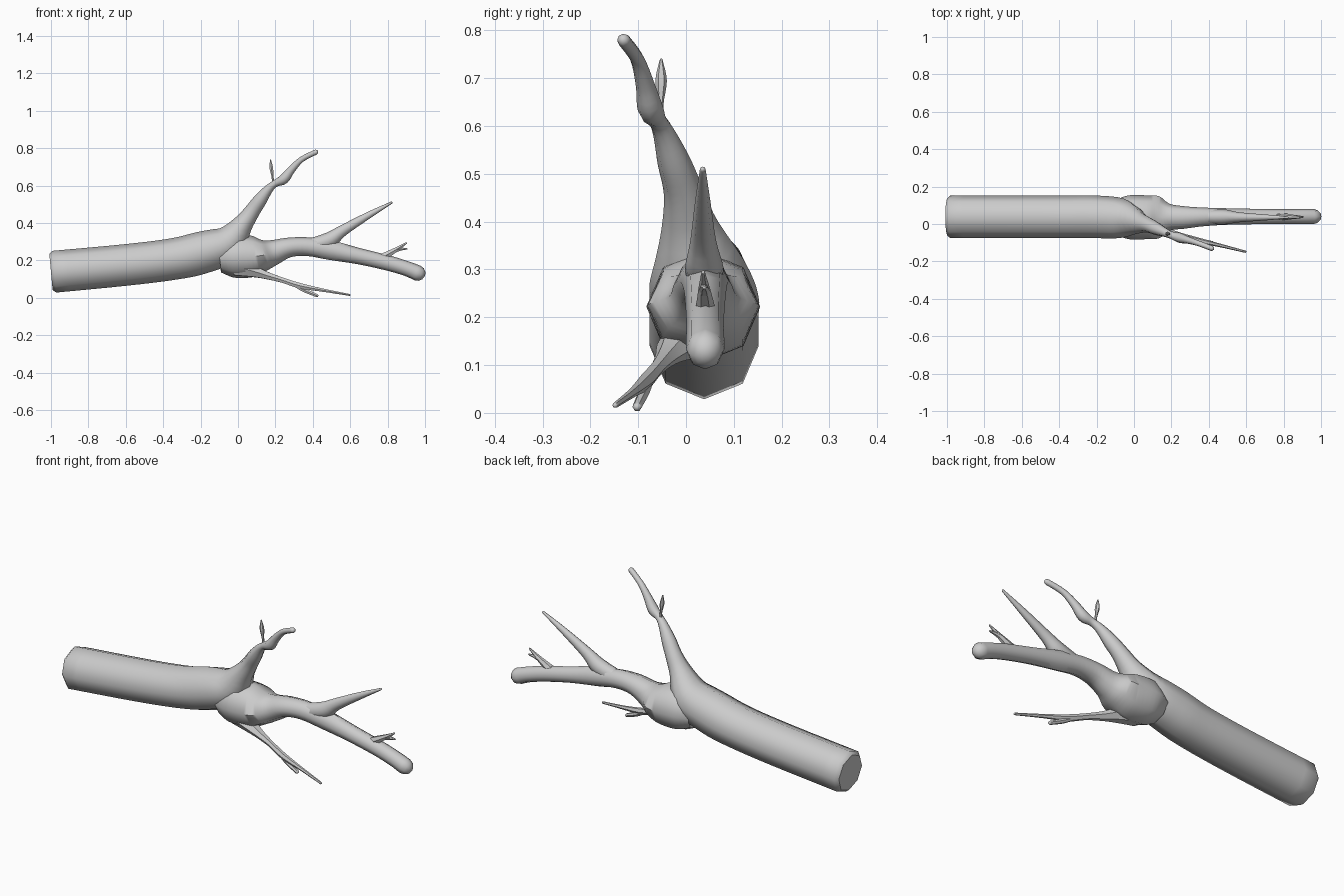
import bpy, bmesh, math
from mathutils import Vector


def catmull(a, b, c, d, t):
    return [0.5 * (2 * q + (r - p) * t + (2 * p - 5 * q + 4 * r - s) * t * t
                   + (3 * q - p - 3 * r + s) * t ** 3) for p, q, r, s in zip(a, b, c, d)]


def limb(name, pts, sides=8, steps=4, round_end=True, bevel_start=0.0):
    """Tube through (x, y, z, width radius, height radius) points."""
    n = len(pts)
    rows = []
    for i in range(n - 1):
        for k in range(steps):
            rows.append(catmull(pts[max(i - 1, 0)], pts[i], pts[i + 1],
                                pts[min(i + 2, n - 1)], k / steps))
    rows.append(list(pts[-1]))
    cen = [Vector(r[:3]) for r in rows]
    m = len(rows)
    rings = []
    for i, r in enumerate(rows):
        t = (cen[min(i + 1, m - 1)] - cen[max(i - 1, 0)]).normalized()
        rings.append((cen[i], t, max(r[3], .002), max(r[4], .002)))
    if bevel_start:
        c, t, w, h = rings[0]
        rings.insert(0, (c - t * bevel_start, t, w * .86, h * .86))
    if round_end:
        c, t, w, h = rings[-1]
        for f in (0.5, 0.85, 0.98):
            s = math.sqrt(1 - f * f)
            rings.append((c + t * h * f, t, w * s, h * s))
    bm = bmesh.new()
    loops = []
    for c, t, w, h in rings:
        side = (Vector((0, 1, 0)) - t * t.y).normalized()
        up = t.cross(side)
        loops.append([bm.verts.new(c + side * w * math.cos(2 * math.pi * j / sides)
                                   + up * h * math.sin(2 * math.pi * j / sides))
                      for j in range(sides)])
    for a, b in zip(loops, loops[1:]):
        for j in range(sides):
            k = (j + 1) % sides
            bm.faces.new((a[j], a[k], b[k], b[j]))
    bm.faces.new(loops[0])
    bm.faces.new(loops[-1])
    bmesh.ops.recalc_face_normals(bm, faces=bm.faces)
    me = bpy.data.meshes.new(name)
    bm.to_mesh(me)
    bm.free()
    ob = bpy.data.objects.new(name, me)
    bpy.context.collection.objects.link(ob)
    bpy.ops.object.select_all(action='DESELECT')
    ob.select_set(True)
    bpy.context.view_layer.objects.active = ob
    bpy.ops.object.shade_smooth_by_angle(angle=math.radians(50))
    return ob


# Trunk sweeping up into the upper branch
limb("trunk", [
    (-.982, .038, .14, .114, .112), (-.6, .038, .176, .114, .111),
    (-.35, .038, .207, .114, .111), (-.2, .038, .24, .114, .113),
    (-.06, .03, .288, .105, .098), (.025, .008, .392, .06, .055),
    (.075, -.005, .462, .042, .042), (.12, -.025, .525, .035, .036),
    (.165, -.045, .583, .024, .024), (.2, -.06, .612, .02, .019),
    (.245, -.074, .635, .027, .027), (.285, -.085, .685, .02, .021),
    (.34, -.102, .74, .015, .015), (.415, -.13, .779, .014, .014),
], bevel_start=.018)

# Bud on the upper branch
limb("bud", [
    (.19, -.055, .6, .01, .011), (.185, -.053, .645, .006, .006),
    (.178, -.052, .695, .012, .011), (.174, -.052, .738, .003, .003)], sides=6)

# Swollen knot narrowing into the main branch
limb("main_branch", [
    (-.1, .035, .215, .09, .08), (-.03, .036, .222, .117, .113),
    (.07, .036, .222, .117, .112), (.135, .036, .228, .112, .085),
    (.19, .036, .243, .072, .068), (.27, .035, .269, .06, .053),
    (.37, .038, .274, .05, .05), (.5, .04, .254, .044, .052),
    (.65, .04, .222, .041, .043), (.8, .04, .187, .039, .041),
    (.9, .04, .157, .04, .04), (.96, .04, .133, .04, .042)])

# Side fork rising from the main branch
limb("fork", [
    (.36, .038, .275, .035, .035), (.48, .038, .305, .04, .043),
    (.56, .036, .36, .027, .03), (.7, .035, .443, .016, .018),
    (.82, .035, .509, .006, .006)])

# Small split twig near the tip
limb("tip_twig", [
    (.75, .04, .205, .025, .025), (.8, .04, .232, .018, .02),
    (.85, .038, .261, .012, .013), (.9, .036, .293, .004, .005)], sides=6)
limb("tip_twig_fork", [
    (.82, .04, .245, .012, .012), (.865, .038, .26, .01, .01),
    (.903, .038, .262, .004, .004)], sides=6)

# Lower twig and its fork
limb("lower_twig", [
    (0, .01, .165, .06, .055), (.09, -.02, .14, .042, .034),
    (.16, -.04, .118, .025, .022), (.24, -.06, .094, .016, .016),
    (.33, -.085, .065, .016, .017), (.45, -.112, .042, .01, .01),
    (.595, -.148, .016, .006, .006)], sides=6)
limb("lower_twig_fork", [
    (.29, -.075, .077, .01, .01), (.35, -.088, .043, .012, .012),
    (.42, -.102, .013, .01, .01)], sides=6)
